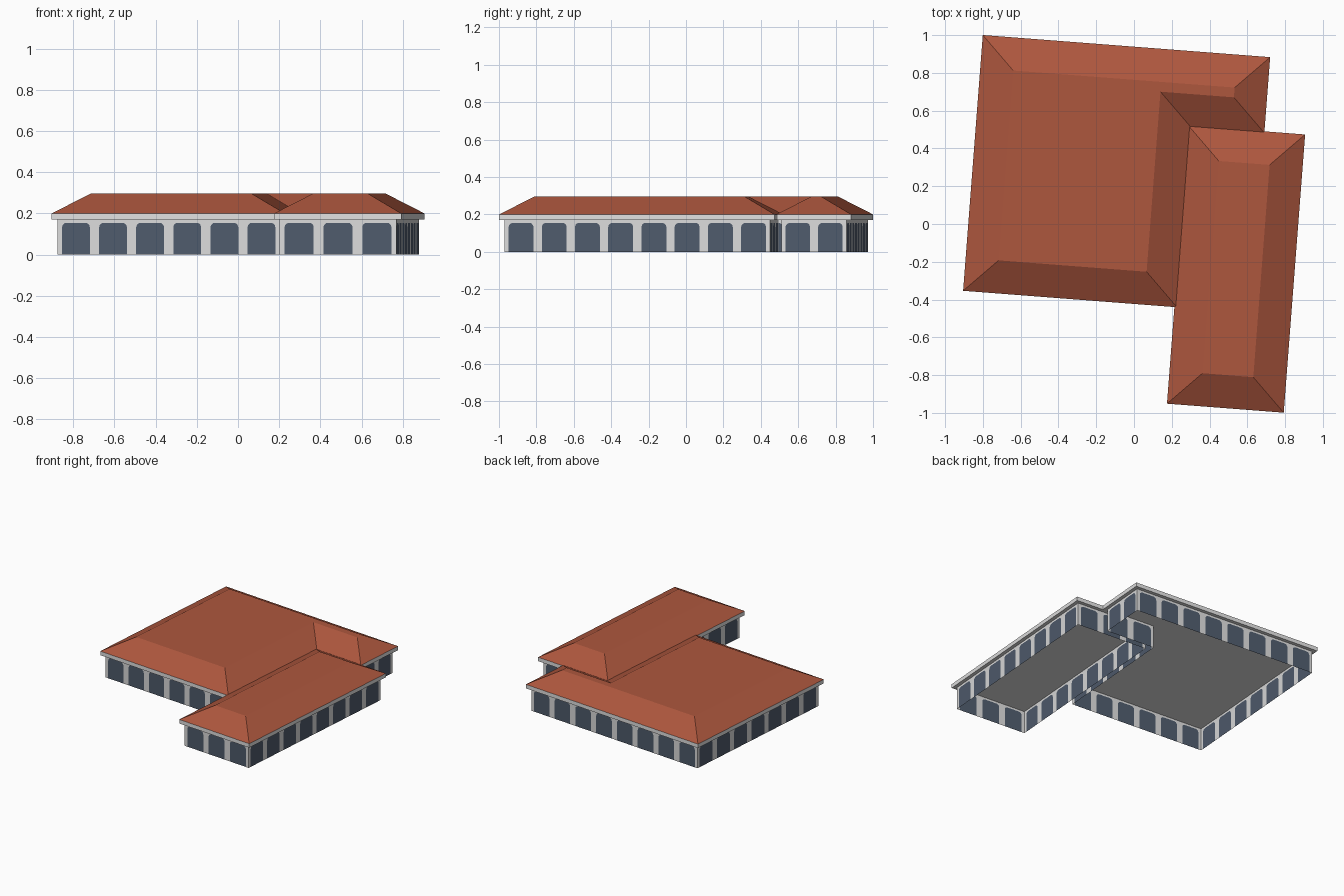
import bpy, bmesh, math
from mathutils import Vector

if "Cube" in bpy.data.objects:
    bpy.data.objects.remove(bpy.data.objects["Cube"])

ANGLE = math.radians(-4.4)      # whole building is turned slightly
EAVE_Z, TOP_Z, CEIL_Z = 0.20, 0.296, 0.17


def material(name, rgb):
    m = bpy.data.materials.new(name)
    m.diffuse_color = (*rgb, 1)
    m.use_nodes = True
    m.node_tree.nodes["Principled BSDF"].inputs["Base Color"].default_value = m.diffuse_color
    return m


ROOF = material("terracotta roof", (0.42, 0.095, 0.048))
WALL = material("light grey wall", (0.71, 0.71, 0.71))
TRIM = material("pale cornice", (0.75, 0.75, 0.75))
GLASS = material("blue grey glass", (0.078, 0.105, 0.15))


def inset(poly, d):
    """Mitred inset of a counter-clockwise outline with right-angle corners."""
    out = []
    for i, p in enumerate(poly):
        a = (p - poly[i - 1]).normalized()
        b = (poly[(i + 1) % len(poly)] - p).normalized()
        out.append(p + d * (Vector((-a.y, a.x)) + Vector((-b.y, b.x))))
    return out


def finish(name, bm, mats):
    me = bpy.data.meshes.new(name)
    bm.to_mesh(me)
    bm.free()
    for m in mats:
        me.materials.append(m)
    ob = bpy.data.objects.new(name, me)
    ob.rotation_euler.z = ANGLE
    bpy.context.collection.objects.link(ob)


def ring(bm, poly, z):
    return [bm.verts.new((p.x, p.y, z)) for p in poly]


def skirt(bm, low, high):
    n = len(low)
    for i in range(n):
        j = (i + 1) % n
        bm.faces.new((low[i], low[j], high[j], high[i]))


def wing(name, outline):
    eave = [Vector(p) for p in outline]

    # Hipped roof with a flat top
    bm = bmesh.new()
    low, high = ring(bm, eave, EAVE_Z), ring(bm, inset(eave, 0.175), TOP_Z)
    skirt(bm, low, high)
    bm.faces.new(high)
    finish(name + "_roof", bm, [ROOF])

    # Cornice band and ceiling
    bm = bmesh.new()
    low, high = ring(bm, eave, CEIL_Z), ring(bm, eave, EAVE_Z)
    skirt(bm, low, high)
    bm.faces.new(low[::-1])
    finish(name + "_cornice", bm, [TRIM])

    # Walls: each side split into equal bays, each with an arched window
    bm = bmesh.new()
    base = inset(eave, 0.026)
    for i, p in enumerate(base):
        q = base[(i + 1) % len(base)]
        count = max(1, round((q - p).length / 0.18))
        step = (q - p) / count
        w, along = step.length, step.normalized()
        for k in range(count):
            start = p + step * k

            def vert(s, z):
                c = start + along * s
                return bm.verts.new((c.x, c.y, z))

            a, b, r, top = 0.125 * w, 0.875 * w, 0.022, 0.155
            arc = [math.radians(t) for t in (0, 30, 60, 90)]
            arch = [(a, 0)]
            arch += [(a + r - r * math.cos(t), top - r + r * math.sin(t)) for t in arc]
            arch += [(b - r + r * math.cos(t), top - r + r * math.sin(t)) for t in arc[::-1]]
            arch += [(b, 0)]
            win = [vert(*c) for c in arch]
            bm.faces.new(win[::-1]).material_index = 1
            bm.faces.new([vert(0, 0)] + win +
                         [vert(w, 0), vert(w, CEIL_Z), vert(0, CEIL_Z)])
    bmesh.ops.remove_doubles(bm, verts=bm.verts[:], dist=1e-5)
    finish(name + "_walls", bm, [WALL, GLASS])


# Main L-shaped block and the long side wing (counter-clockwise eave outlines)
wing("main_block", [(-0.875, -0.422), (0.261, -0.422), (0.261, 0.534),
                    (0.651, 0.534), (0.651, 0.936), (-0.875, 0.936)])
wing("side_wing", [(0.247, -0.935), (0.867, -0.935), (0.867, 0.542), (0.247, 0.542)])
